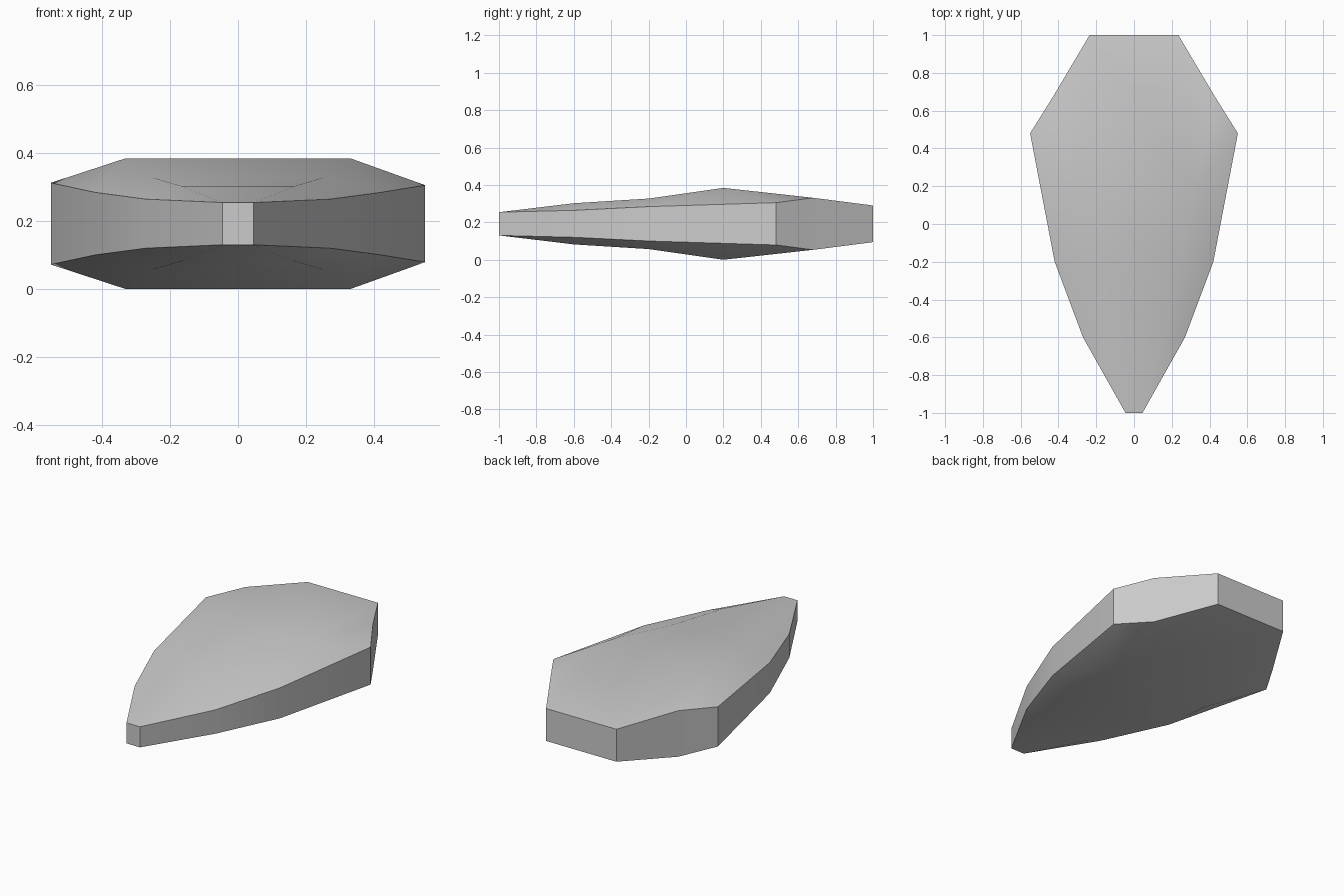
import bpy, bmesh, math

if "Cube" in bpy.data.objects:
    bpy.data.objects.remove(bpy.data.objects["Cube"])

MID = 0.192  # height of the horizontal symmetry plane

# outline of the rim and shoulder line of the dome, front to back: (x, y, z)
RIM = [(0.045, -1, 0.254), (0.27, -0.6, 0.264), (0.42, -0.2, 0.284),
       (0.55, 0.48, 0.305), (0.425, 0.68, 0.331), (0.235, 1, 0.29)]
SHOULDER = [(0.045, -1, 0.254), (0.165, -0.6, 0.302), (0.25, -0.2, 0.327),
            (0.33, 0.2, 0.384), (0.33, 0.2, 0.384), (0.235, 1, 0.29)]

bm = bmesh.new()
cache = {}


def vert(p, sx, sz):
    x, y, z = p
    if sx < 0 and x == 0.55:      # left corner is slightly thicker
        z = 0.312
    co = (x * sx, y, MID + (z - MID) * sz)
    if co not in cache:
        cache[co] = bm.verts.new(co)
    return cache[co]


def face(verts):
    verts = list(dict.fromkeys(verts))
    if len(verts) > 2:
        bm.faces.new(verts)


for i in range(5):
    a, b, c, d = RIM[i], RIM[i + 1], SHOULDER[i + 1], SHOULDER[i]
    for sz in (1, -1):
        # sloping flanks and the central strip of each dome
        for sx in (1, -1):
            face([vert(p, sx, sz) for p in (a, b, c, d)])
        face([vert(d, 1, sz), vert(c, 1, sz), vert(c, -1, sz), vert(d, -1, sz)])
    # side walls
    for sx in (1, -1):
        face([vert(a, sx, 1), vert(b, sx, 1), vert(b, sx, -1), vert(a, sx, -1)])

# nose and tail end walls
for p in (RIM[0], RIM[-1]):
    face([vert(p, 1, 1), vert(p, -1, 1), vert(p, -1, -1), vert(p, 1, -1)])

for f in [f for f in bm.faces if f.calc_area() < 1e-8]:
    bm.faces.remove(f)
bmesh.ops.recalc_face_normals(bm, faces=bm.faces[:])
mesh = bpy.data.meshes.new("faceted_shell")
bm.to_mesh(mesh)
bm.free()
shell = bpy.data.objects.new("faceted_shell", mesh)
bpy.context.collection.objects.link(shell)
bpy.context.view_layer.objects.active = shell
shell.select_set(True)
bpy.ops.object.shade_smooth_by_angle(angle=math.radians(30))
